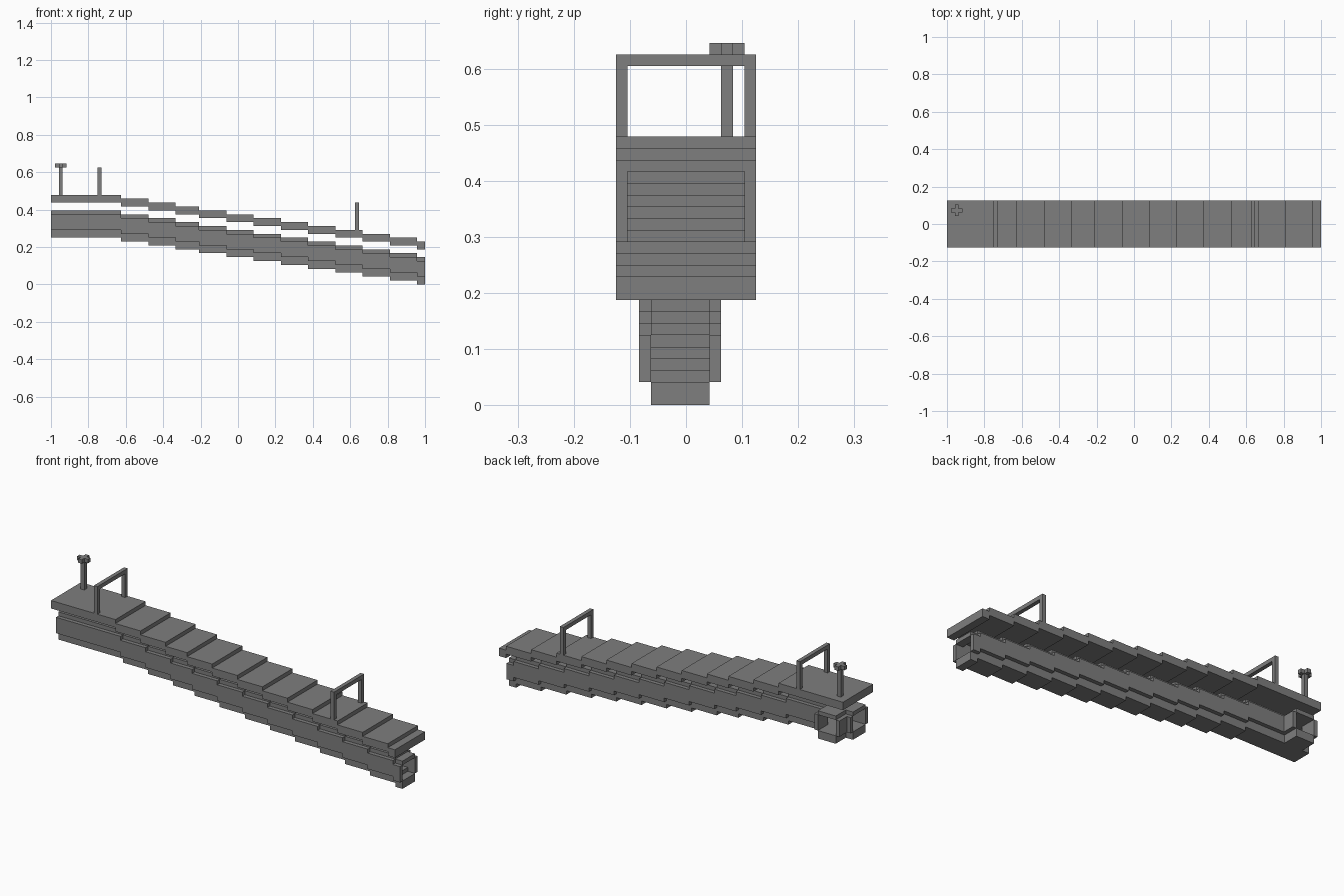
import bpy
import bmesh
from mathutils import Matrix, Vector

if "Cube" in bpy.data.objects:
    bpy.data.objects.remove(bpy.data.objects["Cube"])

U = 2 / 96  # one block of the modelling grid

grey = bpy.data.materials.new("stone_grey")
grey.use_nodes = True
colour = (0.21, 0.21, 0.21, 1)
grey.diffuse_color = colour
grey.node_tree.nodes["Principled BSDF"].inputs["Base Color"].default_value = colour


def blocks(name, boxes):
    """One object from boxes (x0, x1, y0, y1, z0, z1) in grid blocks; x starts at the high end."""
    bm = bmesh.new()
    for x0, x1, y0, y1, z0, z1 in boxes:
        centre = Vector((x0 + x1 - 96, y0 + y1, z0 + z1)) * U / 2
        size = Vector((x1 - x0, y1 - y0, z1 - z0)) * U
        bmesh.ops.create_cube(bm, size=1, matrix=Matrix.Translation(centre) @ Matrix.Diagonal(size).to_4x4())
    mesh = bpy.data.meshes.new(name)
    bm.to_mesh(mesh)
    bm.free()
    mesh.materials.append(grey)
    obj = bpy.data.objects.new(name, mesh)
    bpy.context.collection.objects.link(obj)


# Descending sections: each one drops by a single block
breaks = [0, 18, 25, 32, 38, 45, 52, 59, 66, 73, 80, 87, 94, 96]
sections = [(a, b, 12 - i) for i, (a, b) in enumerate(zip(breaks, breaks[1:]))]

# Side outlet position along the upper section
S0, S1 = 1, 8

deck, floor, ceiling, walls = [], [], [], []
for a, b, z in sections:
    deck.append((a, b, -6, 6, z + 9, z + 11))
    floor.append((a, b, -3, 2, z, z + 2))
    ceiling.append((a, b, -3, 2, z + 6, z + 7))
    walls.append((a, b, -4, -3, z + 2, z + 6))
    # The back wall is left open where the side outlet joins
    spans = [(a, S0 + 1), (S1 - 1, b)] if a == 0 else [(a, b)]
    walls += [(p, q, 2, 3, z + 2, z + 6) for p, q in spans]

blocks("stepped_deck", deck)
blocks("tunnel_floor", floor)
blocks("tunnel_ceiling", ceiling)
blocks("tunnel_walls", walls)

# Short side outlet opening to the back
top = sections[0][2]
blocks("side_outlet", [
    (S0 + 1, S1 - 1, 2, 6, top, top + 2),
    (S0 + 1, S1 - 1, 2, 6, top + 6, top + 7),
    (S0, S0 + 1, 3, 6, top + 2, top + 6),
    (S1 - 1, S1, 3, 6, top + 2, top + 6),
])


# Arches across the deck
def arch(name, x, z):
    blocks(name, [
        (x, x + 1, -6, -5, z, z + 6),
        (x, x + 1, 5, 6, z, z + 6),
        (x, x + 1, -6, 6, z + 6, z + 7),
    ])


arch("upper_arch", 12, 23)
arch("lower_arch", 78, 14)

# Post with a cross-shaped handwheel
blocks("wheel_post", [(2, 3, 3, 4, 23, 30)])
blocks("handwheel", [
    (1, 4, 3, 4, 30, 31),
    (2, 3, 2, 3, 30, 31),
    (2, 3, 4, 5, 30, 31),
])
